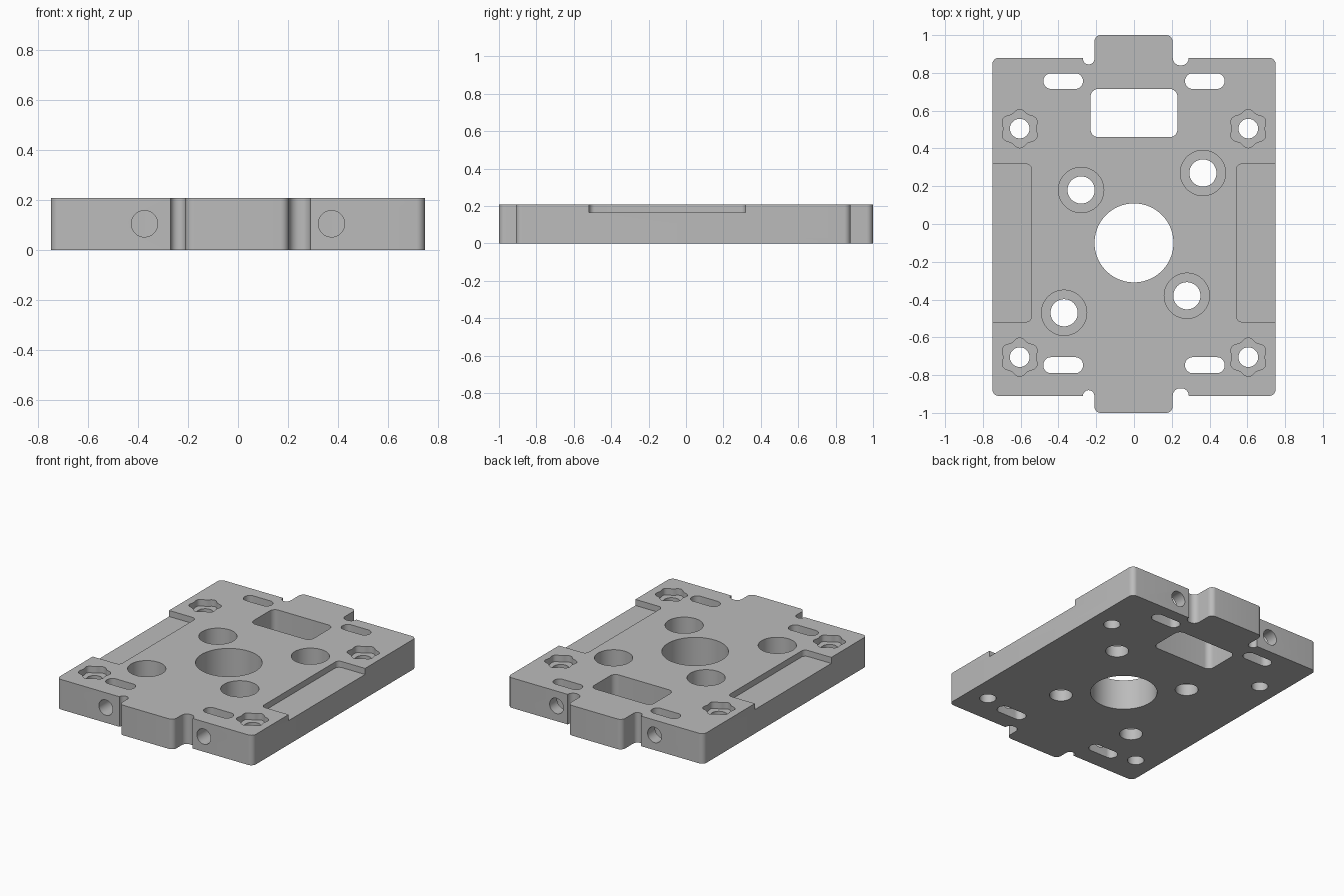
import bpy, bmesh, math
from mathutils import Vector

if "Cube" in bpy.data.objects:
    bpy.data.objects.remove(bpy.data.objects["Cube"])

H = 0.208           # plate thickness
grey = bpy.data.materials.new("grey_metal")
grey.diffuse_color = (0.5, 0.5, 0.5, 1)
grey.use_nodes = True
grey.node_tree.nodes["Principled BSDF"].inputs["Base Color"].default_value = grey.diffuse_color


def rounded(points, seg=8):
    """Outline from (x, y, corner radius) points."""
    out, n = [], len(points)
    for i, (x, y, r) in enumerate(points):
        p = Vector((x, y))
        if r == 0:
            out.append(p)
            continue
        a = (Vector(points[i - 1][:2]) - p).normalized()
        b = (Vector(points[(i + 1) % n][:2]) - p).normalized()
        c = p + (a + b) * r          # all corners are right angles
        for k in range(seg + 1):
            t = k / seg * math.pi / 2
            out.append(c - b * r * math.cos(t) - a * r * math.sin(t))
    return out


def box(x0, x1, y0, y1, r):
    return rounded([(x0, y0, r), (x1, y0, r), (x1, y1, r), (x0, y1, r)])


def circle(x, y, r, lobe=0.0, n=48):
    pts = []
    for k in range(n):
        t = 2 * math.pi * k / n
        q = r - lobe * math.cos(6 * t)
        pts.append(Vector((x + q * math.cos(t), y + q * math.sin(t))))
    return pts


def prism(name, outline, z0, z1):
    bm = bmesh.new()
    face = bm.faces.new([bm.verts.new((p.x, p.y, z0)) for p in outline])
    ext = bmesh.ops.extrude_face_region(bm, geom=[face])
    verts = [v for v in ext["geom"] if isinstance(v, bmesh.types.BMVert)]
    bmesh.ops.translate(bm, verts=verts, vec=(0, 0, z1 - z0))
    bmesh.ops.recalc_face_normals(bm, faces=bm.faces)
    me = bpy.data.meshes.new(name)
    bm.to_mesh(me)
    bm.free()
    ob = bpy.data.objects.new(name, me)
    bpy.context.collection.objects.link(ob)
    return ob


# Plate outline with end tabs and relief notches beside them
R = 0.035
plate = prism("mounting_plate", rounded([
    (-0.75, -0.91, R), (-0.27, -0.91, 0), (-0.27, -0.88, 0.029), (-0.21, -0.88, 0.029),
    (-0.21, -1, R), (0.205, -1, R), (0.205, -0.87, 0.039), (0.29, -0.87, 0.039),
    (0.29, -0.91, 0), (0.75, -0.91, R), (0.75, 0.88, R), (0.29, 0.88, 0),
    (0.29, 0.84, 0.039), (0.205, 0.84, 0.039), (0.205, 1, R), (-0.21, 1, R),
    (-0.21, 0.845, 0.029), (-0.27, 0.845, 0.029), (-0.27, 0.88, 0), (-0.75, 0.88, R),
]), 0, H)
plate.data.materials.append(grey)

cutters = []


def cut(outline, z0=-0.1):
    cutters.append(prism("cutter", outline, z0, H + 0.1))


# Centre bore and rectangular window
cut(circle(0, -0.1, 0.209, n=80))
cut(box(-0.23, 0.23, 0.46, 0.715, 0.04))

# Counterbored screw holes
for x, y in [(-0.28, 0.18), (0.365, 0.27), (-0.37, -0.47), (0.28, -0.38)]:
    cut(circle(x, y, 0.072))
    cut(circle(x, y, 0.12), H - 0.13)

for s in (-1, 1):
    # Shallow recess along each side
    cut(box(*sorted((s * 0.542, s * 0.9)), -0.518, 0.318, 0.03), 0.166)
    # Lobed pockets with through holes
    for y in (0.505, -0.705):
        cut(circle(s * 0.605, y, 0.052))
        cut(circle(s * 0.605, y, 0.094, 0.008, 72), H - 0.045)
    # Slots, each met by a round hole from the end face
    for y0, y1, end in ((0.715, 0.798, 0.95), (-0.79, -0.705, -0.98)):
        cut(box(*sorted((s * 0.27, s * 0.48)), y0, y1, 0.0412))
        mid = (y0 + y1) / 2
        length = abs(end - mid)
        bore = prism("cutter", circle(0, 0, 0.053), -length / 2, length / 2)
        bore.rotation_euler.x = math.pi / 2
        bore.location = (s * 0.375, (end + mid) / 2, 0.105)
        cutters.append(bore)

# Cut everything and clear the helpers away
for c in cutters:
    c.hide_render = True
    m = plate.modifiers.new("cut", 'BOOLEAN')
    m.operation = 'DIFFERENCE'
    m.solver = 'EXACT'
    m.object = c
bpy.context.view_layer.update()
final = bpy.data.meshes.new_from_object(
    plate.evaluated_get(bpy.context.evaluated_depsgraph_get()))
plate.modifiers.clear()
plate.data = final
final.materials.clear()
final.materials.append(grey)
for p in final.polygons:
    p.material_index = 0
for c in cutters:
    bpy.data.objects.remove(c)

bpy.context.view_layer.objects.active = plate
plate.select_set(True)
bpy.ops.object.shade_smooth_by_angle(angle=math.radians(30))
